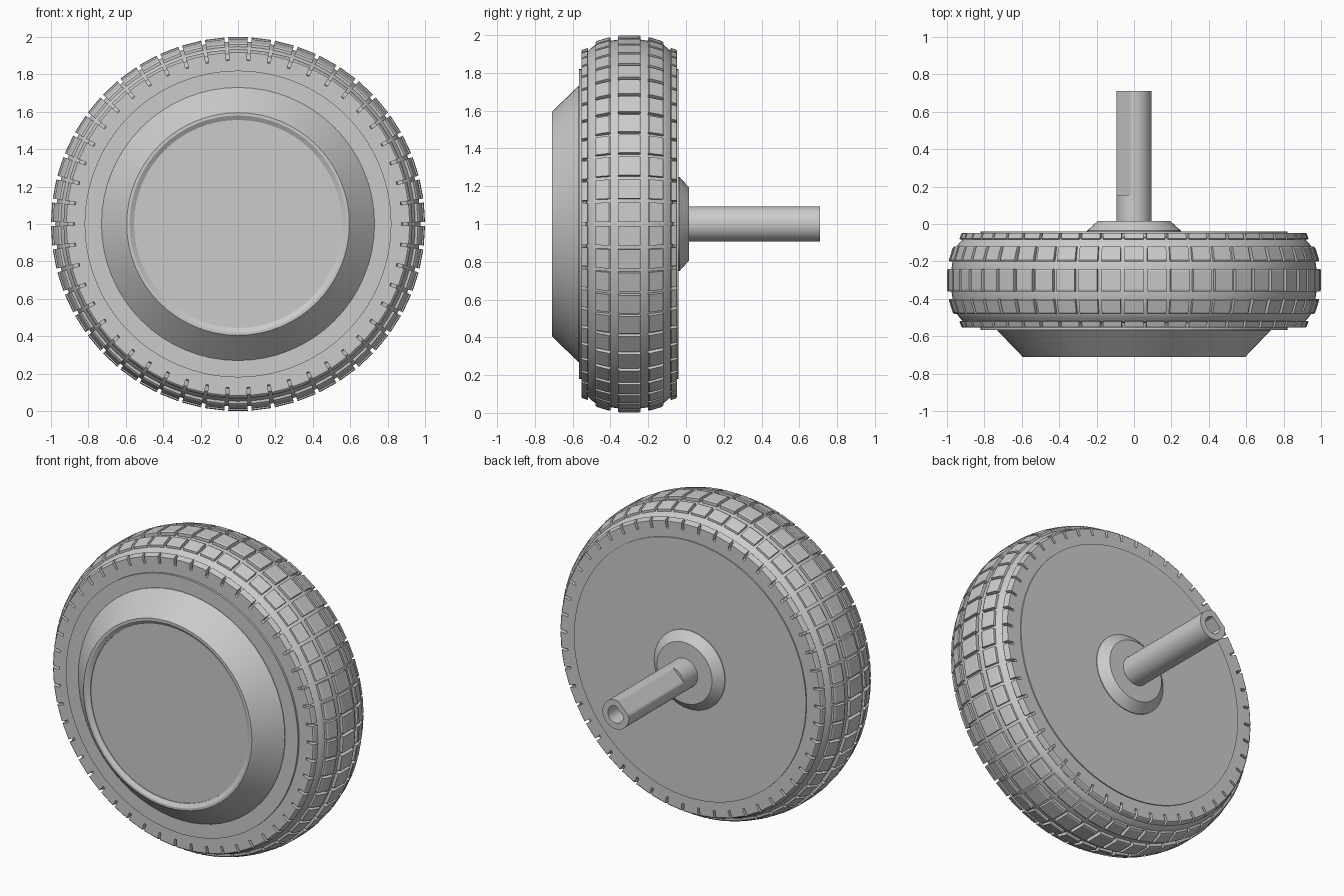
import bpy, bmesh, math
from mathutils import Vector, Matrix

cube = bpy.data.objects.get("Cube")
if cube:
    bpy.data.objects.remove(cube, do_unlink=True)

grey = bpy.data.materials.new("plain grey")
grey.use_nodes = True
colour = (0.6, 0.6, 0.6, 1)
grey.diffuse_color = colour
grey.node_tree.nodes["Principled BSDF"].inputs["Base Color"].default_value = colour

MID = -0.30      # tyre centre plane
BLOCKS = 50      # tread blocks per row


def point(y, r, angle):
    """Point at radius r around the axle, angle measured from the top."""
    return Vector((r * math.sin(angle), y, 1 + r * math.cos(angle)))


def finish(name, bm, smooth=True):
    bmesh.ops.remove_doubles(bm, verts=bm.verts, dist=1e-5)
    bmesh.ops.recalc_face_normals(bm, faces=bm.faces)
    mesh = bpy.data.meshes.new(name)
    bm.to_mesh(mesh)
    bm.free()
    mesh.materials.append(grey)
    obj = bpy.data.objects.new(name, mesh)
    bpy.context.collection.objects.link(obj)
    if smooth:
        bpy.ops.object.select_all(action="DESELECT")
        obj.select_set(True)
        bpy.context.view_layer.objects.active = obj
        bpy.ops.object.shade_smooth_by_angle(angle=math.radians(30))
    return obj


def lathe(name, profile, steps):
    """Spin a (y, r) profile around the axle."""
    bm = bmesh.new()
    verts = [bm.verts.new(point(y, r, 0)) for y, r in profile]
    edges = [bm.edges.new(pair) for pair in zip(verts, verts[1:])]
    bmesh.ops.spin(bm, geom=verts + edges, cent=(0, 0, 1), axis=(0, 1, 0),
                   angle=math.tau, steps=steps, use_merge=False)
    return finish(name, bm)


def mirrored(profile):
    return [(2 * MID - y, r) for y, r in reversed(profile)]


def tread_row(name, section, width):
    """Ring of blocks, each a (y, r) section swept across a small angle."""
    bm = bmesh.new()
    half = width / 2
    for i in range(BLOCKS):
        a = math.tau * i / BLOCKS
        rings = [[bm.verts.new(point(y, r, a + t)) for y, r in section]
                 for t in (-half, half)]
        bm.faces.new(rings[0])
        bm.faces.new(rings[1])
        n = len(section)
        for j in range(n):
            k = (j + 1) % n
            bm.faces.new((rings[0][j], rings[0][k], rings[1][k], rings[1][j]))
    return finish(name, bm, smooth=False)


# Tyre carcass, notched at the shoulders where the slots lie
half_tyre = [(-0.553, 0.80), (-0.553, 0.875), (-0.53, 0.88), (-0.525, 0.91),
             (-0.50, 0.933), (-0.48, 0.948), (-0.40, 0.97), (-0.36, 0.976)]
lathe("tyre", half_tyre + mirrored(half_tyre), 100)

# Tread: centre row, two intermediate rows, two shoulder rows
tread_row("centre_tread", [(-0.36, 0.95), (-0.36, 0.996), (-0.35, 1.0),
                           (-0.25, 1.0), (-0.24, 0.996), (-0.24, 0.95)], 0.105)
inner = [(-0.48, 0.92), (-0.48, 0.962), (-0.472, 0.97), (-0.408, 0.99),
         (-0.40, 0.987), (-0.40, 0.94)]
shoulder = [(-0.52, 0.87), (-0.553, 0.87), (-0.553, 0.918), (-0.548, 0.924),
            (-0.522, 0.933), (-0.518, 0.93)]
for label, flip in (("front", False), ("back", True)):
    tread_row(label + "_inner_tread", mirrored(inner) if flip else inner, 0.105)
    tread_row(label + "_shoulder_tread",
              mirrored(shoulder) if flip else shoulder, 0.108)

# Rim plates closing both sides of the tyre
lathe("front_rim_plate", [(-0.50, 0.82), (-0.566, 0.82), (-0.566, 0.0)], 96)
lathe("back_rim_plate", [(-0.10, 0.82), (-0.04, 0.82), (-0.04, 0.0)], 96)

# Conical cover with a shallow dished face
lathe("motor_cover", [(-0.56, 0.73), (-0.57, 0.73), (-0.71, 0.595), (-0.71, 0.58),
                      (-0.695, 0.556), (-0.69, 0.556), (-0.69, 0.0)], 64)

# Axle boss on the back
lathe("axle_boss", [(-0.05, 0.25), (-0.035, 0.25), (0.015, 0.195), (0.015, 0.0)], 48)


# Hollow shaft with a flat along its upper side
def section_ring(bm, y, r, flat):
    verts = []
    for i in range(64):
        a = math.tau * i / 64
        c = math.cos(a + math.pi / 4)
        verts.append(bm.verts.new(point(y, min(r, flat / c) if c > 0.01 else r, a)))
    return verts


bm = bmesh.new()
R, FLAT = 0.093, 0.076
rings = [section_ring(bm, *spec) for spec in (
    (0.0, R, R), (0.155, R, R), (0.155, R, FLAT), (0.71, R, FLAT),
    (0.71, 0.055, 0.04), (0.3, 0.055, 0.04))]
bmesh.ops.remove_doubles(bm, verts=[], dist=1e-5)
for a, b in zip(rings, rings[1:]):
    for i in range(64):
        j = (i + 1) % 64
        bm.faces.new((a[i], a[j], b[j], b[i]))
bm.faces.new(rings[0])
bm.faces.new(rings[-1])
finish("axle_shaft", bm)
